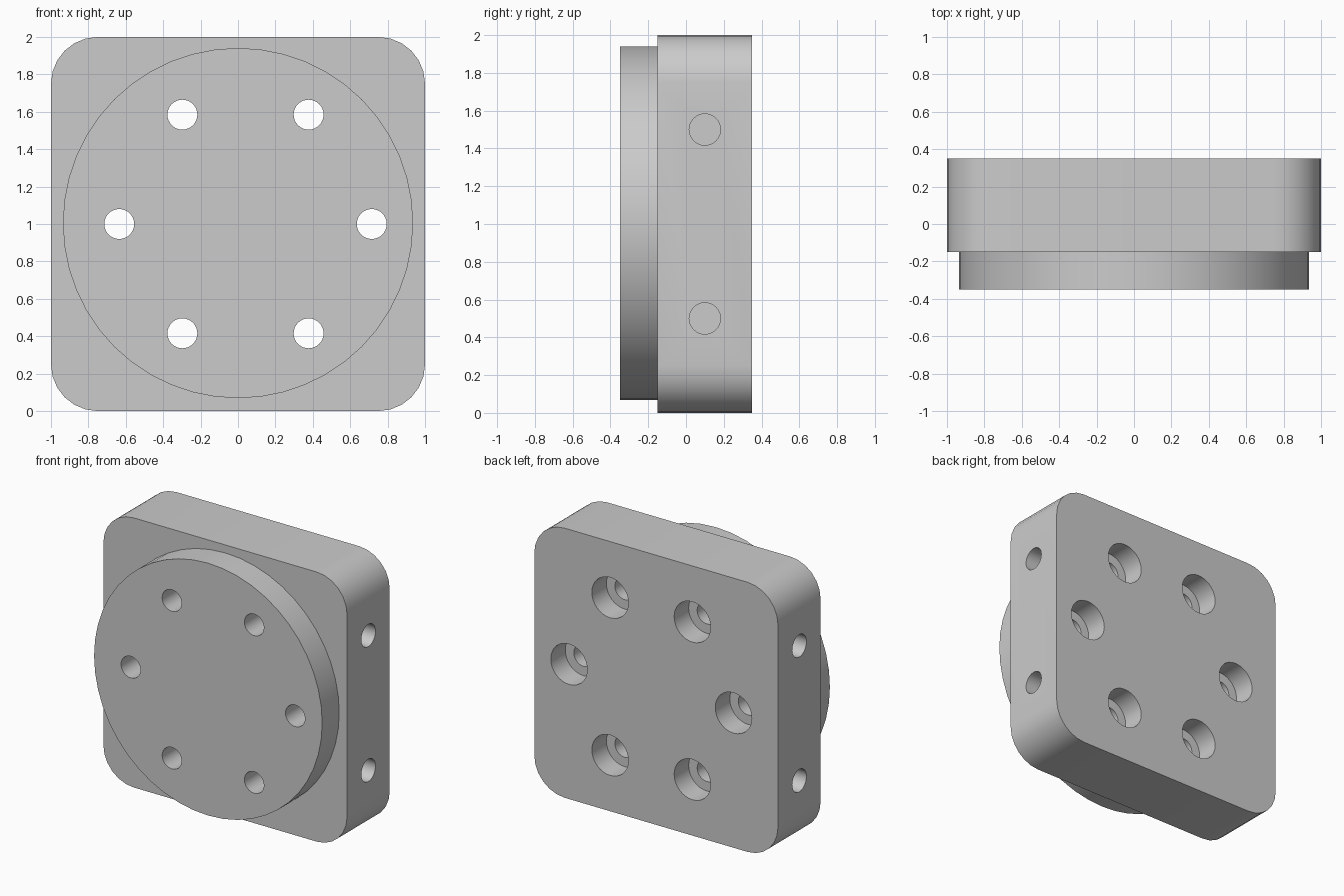
import bpy, bmesh
from math import pi, sin, cos, radians
from mathutils import Matrix, Vector

if "Cube" in bpy.data.objects:
    bpy.data.objects.remove(bpy.data.objects["Cube"], do_unlink=True)

grey = bpy.data.materials.new("plain grey")
grey.use_nodes = True
colour = (0.6, 0.6, 0.6, 1)
grey.diffuse_color = colour
grey.node_tree.nodes["Principled BSDF"].inputs["Base Color"].default_value = colour


def finish(name, bm):
    mesh = bpy.data.meshes.new(name)
    bmesh.ops.recalc_face_normals(bm, faces=bm.faces)
    bm.to_mesh(mesh)
    bm.free()
    mesh.materials.append(grey)
    obj = bpy.data.objects.new(name, mesh)
    bpy.context.collection.objects.link(obj)
    return obj


def cylinder(bm, radius, start, end, sides):
    start, end = Vector(start), Vector(end)
    turn = (end - start).to_track_quat("Z", "Y").to_matrix().to_4x4()
    bmesh.ops.create_cone(bm, cap_ends=True, segments=sides, radius1=radius, radius2=radius,
                          depth=(end - start).length,
                          matrix=Matrix.Translation((start + end) / 2) @ turn)


def cut(target, cutter, mode="DIFFERENCE"):
    mod = target.modifiers.new(cutter.name, "BOOLEAN")
    mod.operation, mod.object, mod.solver = mode, cutter, "EXACT"
    bpy.context.view_layer.objects.active = target
    bpy.ops.object.modifier_apply(modifier=mod.name)
    bpy.data.objects.remove(cutter, do_unlink=True)


FRONT, STEP, BACK = -0.35, -0.15, 0.35

# Square block with rounded corners
bm = bmesh.new()
bmesh.ops.create_cube(bm, size=1, matrix=Matrix.Translation((0, (STEP + BACK) / 2, 1))
                      @ Matrix.Diagonal((2, BACK - STEP, 2, 1)))
corners = [e for e in bm.edges if abs(e.verts[0].co.y - e.verts[1].co.y) > 0.1]
bmesh.ops.bevel(bm, geom=corners, offset=0.25, segments=6, profile=0.5, affect="EDGES")
plate = finish("mounting_plate", bm)

# Raised disc on the front
bm = bmesh.new()
cylinder(bm, 0.936, (0, FRONT, 1.005), (0, STEP + 0.1, 1.005), 48)
cut(plate, finish("front_disc", bm), "UNION")

# Ring of bolt holes, and their wider recesses at the back
holes, recesses = bmesh.new(), bmesh.new()
for i in range(6):
    a = radians(60 * i)
    x, z = 0.04 + 0.675 * cos(a), 1 + 0.675 * sin(a)
    cylinder(holes, 0.08, (x, -0.5, z), (x, 0.5, z), 32)
    cylinder(recesses, 0.15, (x, BACK - 0.17, z), (x, 0.5, z), 32)
cut(plate, finish("bolt_holes", holes))
cut(plate, finish("bolt_recesses", recesses))

# Blind holes in both sides
bm = bmesh.new()
for side in (-1, 1):
    for z in (0.5, 1.5):
        cylinder(bm, 0.083, (side * 0.7, 0.1, z), (side * 1.1, 0.1, z), 32)
cut(plate, finish("side_holes", bm))

bpy.ops.object.select_all(action="DESELECT")
plate.select_set(True)
bpy.context.view_layer.objects.active = plate
bpy.ops.object.shade_smooth_by_angle(angle=radians(30))
